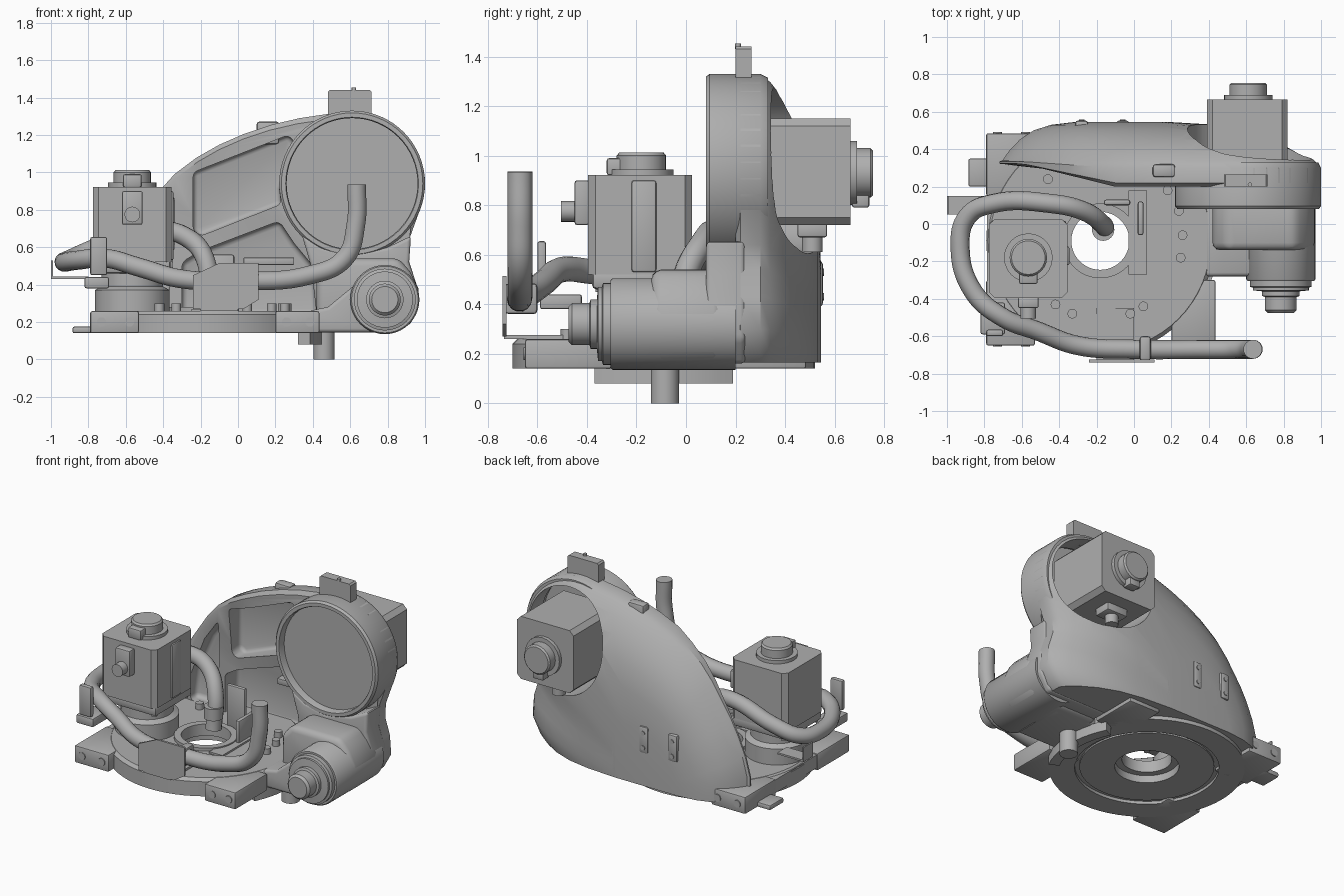
import bpy, bmesh, math
from mathutils import Vector

cube = bpy.data.objects.get("Cube")
if cube:
    bpy.data.objects.remove(cube, do_unlink=True)

grey = bpy.data.materials.new("cast_grey")
grey.use_nodes = True
grey.diffuse_color = (0.43, 0.43, 0.43, 1)
grey.node_tree.nodes["Principled BSDF"].inputs["Base Color"].default_value = grey.diffuse_color


def activate(ob):
    bpy.ops.object.select_all(action='DESELECT')
    ob.select_set(True)
    bpy.context.view_layer.objects.active = ob


def finish(name, bm, bevel=0, segments=2):
    bmesh.ops.recalc_face_normals(bm, faces=bm.faces)
    if bm.calc_volume(signed=True) < 0:
        bmesh.ops.reverse_faces(bm, faces=bm.faces)
    mesh = bpy.data.meshes.new(name)
    bm.to_mesh(mesh)
    bm.free()
    ob = bpy.data.objects.new(name, mesh)
    bpy.context.collection.objects.link(ob)
    mesh.materials.append(grey)
    activate(ob)
    if bevel:
        mod = ob.modifiers.new("bevel", 'BEVEL')
        mod.width, mod.segments, mod.limit_method = bevel, segments, 'ANGLE'
        bpy.ops.object.modifier_apply(modifier=mod.name)
    bpy.ops.object.shade_smooth_by_angle(angle=math.radians(35))
    return ob


def box(name, x, y, z, bevel=0, chamfer_axis=None):
    """Box from three (low, high) ranges; chamfer only edges along one axis if given."""
    bm = bmesh.new()
    bmesh.ops.create_cube(bm, size=1)
    for v in bm.verts:
        v.co = [sum(r) / 2 + c * (r[1] - r[0]) for r, c in zip((x, y, z), v.co)]
    if chamfer_axis is None:
        return finish(name, bm, bevel)
    edges = [e for e in bm.edges if abs((e.verts[0].co - e.verts[1].co)[chamfer_axis]) > .01]
    bmesh.ops.bevel(bm, geom=edges, offset=bevel, segments=1, affect='EDGES')
    return finish(name, bm)


def lathe(name, centre, axis, profile, sides=40, closed=False):
    """Turn (radius, offset) points about the given axis through centre."""
    bm = bmesh.new()
    rings = []
    for r, h in profile:
        ring = []
        for i in range(sides):
            a = math.tau * i / sides
            c, s = r * math.cos(a), r * math.sin(a)
            off = {'y': (c, h, s), 'z': (c, s, h)}[axis]
            ring.append(bm.verts.new(Vector(centre) + Vector(off)))
        rings.append(ring)
    pairs = list(zip(rings, rings[1:] + rings[:1])) if closed else list(zip(rings, rings[1:]))
    for a, b in pairs:
        for i in range(sides):
            j = (i + 1) % sides
            bm.faces.new((a[i], a[j], b[j], b[i]))
    if not closed:
        bm.faces.new(rings[0])
        bm.faces.new(rings[-1])
    return finish(name, bm)


def rod(name, centre, axis, r, low, high, sides=32):
    return lathe(name, centre, axis, [(r, low), (r, high)], sides)


def prism(name, outline, y0, y1, bevel=0):
    """Extrude an (x, z) outline along y."""
    bm = bmesh.new()
    face = bm.faces.new([bm.verts.new((x, y0, z)) for x, z in outline])
    new = bmesh.ops.extrude_face_region(bm, geom=[face])['geom']
    bmesh.ops.translate(bm, vec=(0, y1 - y0, 0), verts=[v for v in new if isinstance(v, bmesh.types.BMVert)])
    return finish(name, bm, bevel, 3)


def measure(mesh):
    """Volume and width of a mesh."""
    bm = bmesh.new()
    bm.from_mesh(mesh)
    xs = [v.co.x for v in bm.verts] or [0]
    volume = bm.calc_volume(signed=True)
    bm.free()
    return volume, max(xs) - min(xs)


def cut(ob, cutter):
    """Subtract cutter, taking the first solver that leaves a sound body."""
    cutter.hide_render = True
    whole = ob.data.copy()
    volume, width = measure(whole)
    for solver in ('EXACT', 'MANIFOLD', 'FLOAT'):
        activate(ob)
        mod = ob.modifiers.new("cut", 'BOOLEAN')
        mod.operation, mod.solver, mod.object = 'DIFFERENCE', solver, cutter
        bpy.ops.object.modifier_apply(modifier=mod.name)
        left, span = measure(ob.data)
        if .4 * volume < left < volume and abs(span - width) < .1:
            break
        ob.data = whole.copy()
    bpy.data.objects.remove(cutter, do_unlink=True)
    activate(ob)
    bpy.ops.object.shade_smooth_by_angle(angle=math.radians(35))


# Domed arm casting: one outline shrinking toward the back
outline = [(-.72, .165), (-.72, .32), (-.685, .45), (-.63, .58), (-.57, .69), (-.5, .79), (-.43, .89), (-.34, .99),
           (-.22, 1.08), (-.1, 1.148), (.03, 1.205), (.18, 1.255), (.33, 1.29)]
for deg in range(105, -30, -10):
    outline.append((.61 + .39 * math.cos(math.radians(deg)), .94 + .39 * math.sin(math.radians(deg))))
outline += [(.915, .64), (.91, .54), (.945, .43), (.955, .3), (.9, .2), (.86, .165)]
bm = bmesh.new()
loops = []
for y, s in [(.2, .97), (.22, 1), (.3, 1), (.34, .97), (.39, .91), (.45, .81), (.5, .68), (.53, .52), (.545, .3)]:
    loop = []
    for x, z in outline:
        lean = 0.12 * min(1, max(0, (-.1 - x) / .5)) * max(0, (.34 - y) / .14)
        loop.append(bm.verts.new((-.15 + (x + .15) * s, y + lean, .165 + (z - .165) * s ** .9)))
    loops.append(loop)
n = len(outline)
for a, b in zip(loops, loops[1:]):
    for i in range(n):
        bm.faces.new((a[i], a[(i + 1) % n], b[(i + 1) % n], b[i]))
bm.faces.new(loops[0])
bm.faces.new(loops[-1])
bmesh.ops.triangulate(bm, faces=[f for f in bm.faces if len(f.verts) > 4])
shell = finish("arm_casting", bm)

# Front pockets between the ribs, and the rear motor opening
pockets = [([(-.24, 1.0), (.27, 1.2), (.31, 1.15), (.22, .91), (.23, .83), (-.2, .66), (-.24, .69)], .37),
           ([(-.2, .58), (.22, .74), (.3, .62), (.4, .5), (.42, .24), (-.3, .24), (-.3, .52)], .43),
           ([(-.34, .62), (-.34, .88), (-.46, .72), (-.57, .45), (-.58, .26), (-.38, .26)], .38)]
for pts, depth in pockets:
    cut(shell, prism("pocket_cutter", pts, -.2, depth, .03))
cut(shell, rod("opening_cutter", (.62, 0, .94), 'y', .335, -.1, .8, 64))

# Shoulder ring with recessed cover
lathe("shoulder_ring", (.61, 0, .94), 'y',
      [(.35, .09), (.355, .08), (.378, .08), (.39, .095), (.39, .3), (.375, .33), (.35, .33)], 64, True)
rod("shoulder_cover", (.61, 0, .94), 'y', .352, .13, .17, 64)

# Neck and lower bearing housing
prism("neck", [(.34, .67), (.39, .5), (.43, .16), (.88, .16), (.95, .26), (.955, .4), (.915, .52),
               (.925, .66), (.8, .6), (.61, .565), (.45, .6)], .08, .24, .02)
prism("bearing_block", [(.42, .145), (.42, .46), (.5, .54), (.86, .54), (.92, .47), (.965, .38),
                        (.965, .26), (.92, .19), (.85, .145)], -.14, .15, .04)
prism("housing_foot", [(.38, .145), (.38, .26), (.48, .28), (.65, .42), (.72, .145)], -.28, .1, .02)
lathe("lower_bearing", (.785, 0, .32), 'y',
      [(.185, .2), (.185, -.295), (.178, -.305), (.165, -.305), (.165, -.335), (.15, -.34), (.15, -.355),
       (.1, -.36), (.1, -.385), (.085, -.39), (.085, -.46), (.07, -.475)])

# Round base plate with centre hole, underside recess and four feet
cx, cy = -.18, -.09
lathe("base_plate", (cx, cy, 0), 'z',
      [(.155, .2), (.155, .26), (.59, .26), (.61, .24), (.61, .14), (.45, .14), (.45, .16),
       (.42, .16), (.42, .15), (.2, .15), (.2, .2)], 64, True)
lathe("centre_collar", (cx, cy, 0), 'z', [(.155, .25), (.155, .28), (.2, .28), (.2, .25)], 48, True)
for side, x in (("right", (-.79, -.53)), ("left", (.2, .435))):
    for end, y in (("front", (-.65, -.3)), ("rear", (.15, .485))):
        box(f"{end}_{side}_foot", x, y, (.14, .258), .01)
        out = y[0] if end == "front" else y[1]
        for hx in (x[0] + .06, x[1] - .05):
            rod("foot_bolt", (hx, out, .2), 'y', .025, -.006, .006, 16)
box("base_side_web", (-.785, -.5), (-.4, .4), (.16, .25))
box("side_tab", (-.885, -.76), (.2, .35), (.14, .175), .01)

# Stop arc and stop pin underneath
bm = bmesh.new()
section = []
for r in (.56, .63):
    for z in (.08, .15):
        section.append(bm.verts.new((cx + r * math.cos(.46), cy - r * math.sin(.46), z)))
face = bm.faces.new([section[i] for i in (0, 1, 3, 2)])
bmesh.ops.spin(bm, geom=[face] + list(face.edges) + section, cent=(cx, cy, 0), axis=(0, 0, 1),
               angle=.92, steps=10)
finish("stop_arc", bm)
rod("stop_pin", (.46, -.085, 0), 'z', .057, 0, .2, 24)

# Deck bolts
for x, y in [(.18, .18), (.24, .07), (.26, -.06), (.25, -.18), (.05, -.44), (-.02, -.48),
             (-.33, -.48), (-.42, -.43), (-.46, .24)]:
    rod("deck_bolt", (x, y, 0), 'z', .026, .25, .3, 12)

# Front vertical motor on its pedestal
mx, my = -.565, -.18
lathe("pedestal", (mx, my, 0), 'z', [(.2, .25), (.2, .37), (.165, .39), (.165, .48)])
box("motor_mount", (-.77, -.36), (-.38, .02), (.46, .54), .02)
box("front_motor", (-.775, -.355), (-.395, .025), (.52, .922), .03, 2)
lathe("front_encoder", (mx, my, 0), 'z', [(.13, .92), (.13, .945), (.1, .945), (.1, 1.0), (.09, 1.012)], 24)
box("front_encoder_plug", (mx - .05, mx + .05), (-.32, -.22), (.92, .99), .01)
box("connector_plate", (-.62, -.51), (-.45, -.39), (.72, .9), .01)
rod("connector", (mx, 0, .775), 'y', .042, -.505, -.44, 20)
for sx in (-1, 1):
    for sy in (-1, 1):
        rod("mount_bolt", (mx + .17 * sx, my + .165 * sy, 0), 'z', .02, .45, .56, 12)
box("motor_side_rib", (-.43, -.345), (-.22, -.12), (.53, .9), .01)

# Rear horizontal motor
box("rear_motor", (.39, .82), (.2, .665), (.72, 1.15), .03, 1)
lathe("rear_encoder", (.61, 0, .93), 'y', [(.13, .65), (.13, .69), (.1, .69), (.1, .745), (.09, .755)], 24)
box("rear_encoder_plug", (.57, .65), (.67, .74), (.79, .86), .01)
box("rear_connector_plate", (.53, .69), (.45, .57), (.67, .73), .01)
rod("rear_connector", (.61, .51, 0), 'z', .042, .61, .68, 20)

# Lifting lug, boss and rear pads
prism("lifting_lug", [(.48, 1.27), (.48, 1.43), (.49, 1.44), (.705, 1.44), (.715, 1.43), (.715, 1.27)], .2, .265)
rod("lug_pin", (.62, .21, 0), 'z', .012, 1.43, 1.453, 12)
box("top_boss", (.1, .22), (.25, .32), (1.15, 1.272), .015)
for x in (-.28, -.06):
    box("rear_pad", (x - .035, x + .035), (.49, .553), (.39, .575), .015)
    for z in (.43, .53):
        rod("pad_bolt", (x, .553, z), 'y', .015, -.004, .005, 12)

# Cable hose
path = [(.635, -.67, .935), (.63, -.67, .72), (.57, -.67, .54), (.38, -.67, .45), (0, -.67, .42), (-.3, -.65, .43),
        (-.52, -.57, .49), (-.7, -.5, .54), (-.86, -.36, .53), (-.93, -.12, .52), (-.89, .04, .54),
        (-.75, .11, .6), (-.45, .11, .69), (-.27, .07, .65), (-.17, .0, .52), (-.165, -.03, .3)]
curve = bpy.data.curves.new("cable_hose", 'CURVE')
curve.dimensions, curve.bevel_depth, curve.bevel_resolution, curve.use_fill_caps = '3D', .051, 5, True
curve.resolution_u = 8
spline = curve.splines.new('BEZIER')
spline.bezier_points.add(len(path) - 1)
for p, co in zip(spline.bezier_points, path):
    p.co = co
    p.handle_left_type = p.handle_right_type = 'AUTO'
curve.materials.append(grey)
hose = bpy.data.objects.new("cable_hose", curve)
bpy.context.collection.objects.link(hose)
activate(hose)
bpy.ops.object.convert(target='MESH')
bpy.ops.object.shade_smooth_by_angle(angle=math.radians(35))
rod("hose_collar", (-.165, -.03, 0), 'z', .06, .38, .46, 24)

# Hose brackets and deck brackets
prism("front_bracket", [(-.24, .27), (-.24, .45), (-.1, .515), (.11, .515), (.11, .32), (.03, .27)], -.74, -.725)
box("front_bracket_arm", (-.2, 0), (-.735, -.45), (.26, .275))
box("front_clip", (.03, .09), (-.73, -.6), (.36, .485), .015)
box("side_bracket", (-.79, -.7), (-.6, -.565), (.45, .655), .01)
box("side_bracket_foot", (-.82, -.69), (-.59, -.42), (.38, .44), .01)
box("left_bracket", (-1, -.8), (.05, .15), (.43, .442))
box("left_bracket_lip", (-1, -.99), (.05, .15), (.43, .53))
box("deck_connector", (.02, .05), (-.06, .12), (.26, .42), .01)
box("cable_bracket", (-.16, -.02), (.1, .13), (.25, .56), .01)
box("rib_plate", (.03, .3), (.38, .46), (.505, .545), .005)
for y in (-.38, -.55):
    box("deck_pad", (-.25, -.1), (y - .07, y + .07), (.255, .268))
box("deck_strip", (-.03, .07), (-.27, .18), (.255, .272))
